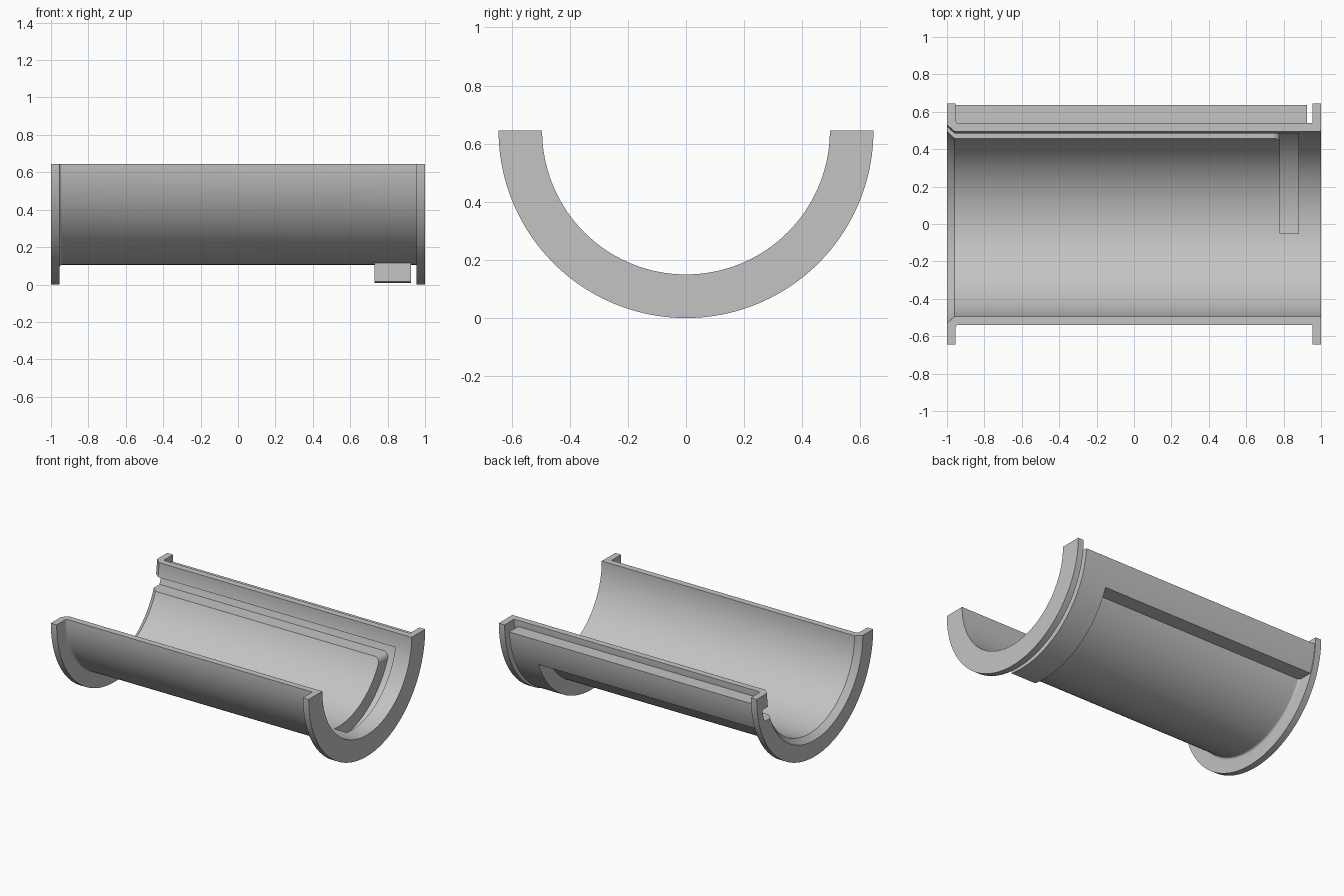
import bpy, bmesh
from math import sin, cos, pi, radians

if "Cube" in bpy.data.objects:
    bpy.data.objects.remove(bpy.data.objects["Cube"], do_unlink=True)

AXIS_Z = 0.645      # height of the shell's axis
SEGMENTS = 96

grey = bpy.data.materials.new("plain grey")
grey.use_nodes = True
grey.diffuse_color = (0.55, 0.55, 0.55, 1)
grey.node_tree.nodes["Principled BSDF"].inputs["Base Color"].default_value = grey.diffuse_color


def make_object(name, rings, closing):
    """Skin a closed list of equal outlines and cap both ends."""
    bm = bmesh.new()
    loops = [[bm.verts.new(p) for p in ring] for ring in rings]
    n = len(loops[0])
    for a, b in zip(loops, loops[1:]):
        for i in range(n):
            j = (i + 1) % n
            bm.faces.new((a[i], a[j], b[j], b[i]))
    bm.faces.new(loops[0])
    bm.faces.new(loops[-1])
    bmesh.ops.recalc_face_normals(bm, faces=bm.faces)
    mesh = bpy.data.meshes.new(name)
    bm.to_mesh(mesh)
    bm.free()
    mesh.materials.append(grey)
    obj = bpy.data.objects.new(name, mesh)
    obj.hide_render = closing
    bpy.context.collection.objects.link(obj)
    return obj


def half_lathe(name, profile, helper=True):
    """Turn an (x, radius) profile through the lower half circle."""
    angles = [pi + pi * i / SEGMENTS for i in range(SEGMENTS + 1)]
    return make_object(name, [[(x, r * cos(a), AXIS_Z + r * sin(a)) for x, r in profile]
                              for a in angles], helper)


def prism(name, outline, y0, y1):
    """Extrude an (x, z) outline along y."""
    return make_object(name, [[(x, y, z) for x, z in outline] for y in (y0, y1)], True)


def combine(obj, tool, operation):
    """Apply a boolean and discard the tool."""
    mod = obj.modifiers.new("cut", 'BOOLEAN')
    mod.operation, mod.object, mod.solver = operation, tool, 'EXACT'
    deps = bpy.context.evaluated_depsgraph_get()
    mesh = bpy.data.meshes.new_from_object(obj.evaluated_get(deps))
    obj.modifiers.clear()
    obj.data = mesh
    bpy.data.objects.remove(tool, do_unlink=True)


def l_outline(x0, x1, x2, low, high, corner):
    """L shape: an axial arm with a downward leg, optional round inner corner."""
    inner = [(x1, low)]
    if corner:
        inner = [(x1 - corner + corner * sin(t), low - corner + corner * cos(t))
                 for t in (radians(15 * i) for i in range(7))]
    return [(x0, low)] + inner + [(x1, -0.2), (x2, -0.2), (x2, high), (x0, high)]


# Flanged half shell, with a fillet and an inner chamfer at one end
R_IN, R_BODY, R_FLANGE, FLANGE = 0.495, 0.54, 0.645, 0.955
fillet = [(-FLANGE + 0.015 * (1 - cos(t)), R_BODY + 0.015 * (1 - sin(t)))
          for t in (radians(22.5 * i) for i in range(5))]
shell = half_lathe("half_shell", [(-1, 0.53), (-1, R_FLANGE), (-FLANGE, R_FLANGE)] + fillet +
                   [(FLANGE, R_BODY), (FLANGE, R_FLANGE), (1, R_FLANGE), (1, R_IN),
                    (-0.96, R_IN)], helper=False)

# Raised L-shaped channel housing on the outside
housing = half_lathe("channel_housing", [(-0.98, 0.525), (-0.98, 0.638), (0.925, 0.638), (0.925, 0.525)])
combine(housing, prism("housing_limit", l_outline(-1.2, 0.73, 1.2, 0.407, 0.6, 0), -0.1, 1), 'INTERSECT')
combine(shell, housing, 'UNION')

# L-shaped channel cut into the bore, open at the chamfered end
channel = half_lathe("channel_cutter", [(-1.1, 0.3), (-1.1, 0.59), (0.88, 0.59), (0.88, 0.3)])
combine(channel, prism("channel_limit", l_outline(-1.2, 0.78, 1.2, 0.457, 0.547, 0.04), -0.05, 1), 'INTERSECT')
combine(shell, channel, 'DIFFERENCE')

# Smooth the turned surfaces, keep machined edges sharp
bpy.ops.object.select_all(action='DESELECT')
shell.select_set(True)
bpy.context.view_layer.objects.active = shell
bpy.ops.object.shade_smooth_by_angle(angle=radians(28))
